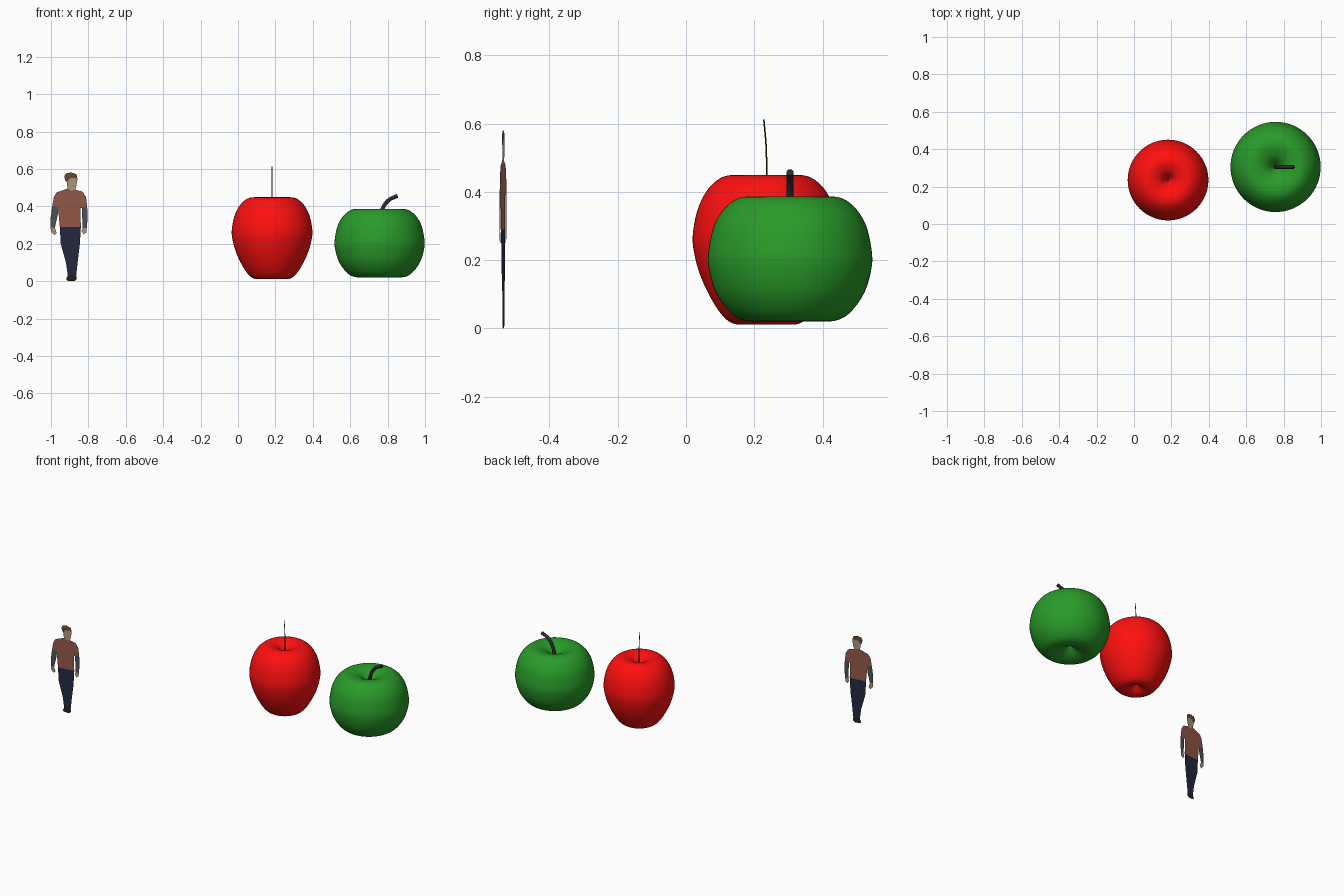
import bpy, bmesh
from math import cos, sin, pi, radians
from mathutils import Vector

if "Cube" in bpy.data.objects:
    bpy.data.objects.remove(bpy.data.objects["Cube"])


def material(name, rgb):
    m = bpy.data.materials.new(name)
    m.diffuse_color = (*rgb, 1)
    m.use_nodes = True
    m.node_tree.nodes["Principled BSDF"].inputs["Base Color"].default_value = m.diffuse_color
    return m


def mesh_object(name, bm, mat):
    me = bpy.data.meshes.new(name)
    bm.to_mesh(me)
    bm.free()
    me.materials.append(mat)
    ob = bpy.data.objects.new(name, me)
    bpy.context.collection.objects.link(ob)
    return ob


def smooth_path(pts, steps=4):
    """Catmull-Rom curve through the profile points."""
    p = [Vector(q) for q in pts]
    p = [2 * p[0] - p[1]] + p + [2 * p[-1] - p[-2]]
    out = []
    for a, b, c, d in zip(p, p[1:], p[2:], p[3:]):
        for k in range(steps):
            t = k / steps
            out.append(0.5 * (2 * b + (c - a) * t + (2 * a - 5 * b + 4 * c - d) * t**2
                              + (3 * b - a - 3 * c + d) * t**3))
    return out + [p[-2]]


def apple(name, x, y, profile, mat, seg=64):
    """Lathe a profile (top dimple to bottom dimple) around a vertical axis."""
    bm = bmesh.new()
    path = smooth_path(profile)
    top = bm.verts.new((0, 0, path[0].y))
    bottom = bm.verts.new((0, 0, path[-1].y))
    rings = [[bm.verts.new((q.x * cos(2 * pi * i / seg), q.x * sin(2 * pi * i / seg), q.y))
              for i in range(seg)] for q in path[1:-1]]
    for i in range(seg):
        j = (i + 1) % seg
        bm.faces.new((top, rings[0][i], rings[0][j]))
        bm.faces.new((bottom, rings[-1][j], rings[-1][i]))
        for r, s in zip(rings, rings[1:]):
            bm.faces.new((r[i], s[i], s[j], r[j]))
    bmesh.ops.recalc_face_normals(bm, faces=bm.faces)
    for f in bm.faces:
        f.smooth = True
    mesh_object(name, bm, mat).location = (x, y, 0)


def stem(name, pts, radius, mat):
    cu = bpy.data.curves.new(name, 'CURVE')
    cu.dimensions = '3D'
    cu.bevel_depth = radius
    cu.bevel_resolution = 4
    cu.use_fill_caps = True
    path = smooth_path(pts, 5)
    sp = cu.splines.new('POLY')
    sp.points.add(len(path) - 1)
    for p, q in zip(sp.points, path):
        p.co = (*q, 1)
    sp.use_smooth = True
    cu.materials.append(mat)
    bpy.context.collection.objects.link(bpy.data.objects.new(name, cu))


def cutout(name, outline, mat):
    """Flat upright piece of the standing figure, turned slightly to the right."""
    bm = bmesh.new()
    bm.faces.new([bm.verts.new((u, 0, z)) for u, z in outline])
    bmesh.ops.triangulate(bm, faces=bm.faces)
    bmesh.ops.recalc_face_normals(bm, faces=bm.faces)
    if sum(f.normal.y for f in bm.faces) > 0:
        bmesh.ops.reverse_faces(bm, faces=bm.faces)
    ob = mesh_object(name, bm, mat)
    ob.location = (-0.9, -0.536, 0)
    ob.rotation_euler.z = radians(6)


red = material("red_skin", (1.0, 0.005, 0.005))
green = material("green_skin", (0.022, 0.33, 0.022))
dark = material("stem_dark", (0.025, 0.025, 0.025))
hair = material("hair", (0.14, 0.07, 0.03))
skin = material("skin", (0.42, 0.31, 0.2))
shirt = material("shirt", (0.3, 0.1, 0.07))
sleeve = material("sleeve", (0.085, 0.085, 0.095))
denim = material("denim", (0.018, 0.023, 0.05))
leather = material("leather", (0.02, 0.014, 0.01))

# Tall red apple with a thin stem
apple("red_apple", 0.182, 0.235, [
    (0, .37), (.015, .395), (.04, .426), (.07, .443), (.105, .449), (.14, .437),
    (.175, .402), (.202, .345), (.2155, .27), (.21, .215), (.193, .155), (.167, .098),
    (.138, .05), (.11, .021), (.08, .011), (.05, .017), (.025, .033), (0, .055)], red)
stem("red_apple_stem", [(.182, .235, .365), (.182, .236, .45), (.182, .235, .53),
                        (.182, .228, .612)], 0.0022, dark)

# Wide green apple with a thick bent stem
apple("green_apple", 0.757, 0.305, [
    (0, .295), (.02, .33), (.05, .362), (.09, .381), (.13, .386), (.165, .375),
    (.2, .342), (.226, .292), (.2405, .215), (.236, .163), (.219, .108), (.19, .062),
    (.157, .032), (.12, .021), (.08, .027), (.04, .046), (0, .078)], green)
stem("green_apple_stem", [(.755, .305, .29), (.762, .305, .35), (.776, .305, .395),
                          (.806, .305, .434), (.853, .305, .457)], 0.0105, dark)

# Flat standing figure
cutout("figure_hair", [(-.028, .562), (-.02, .576), (.005, .582), (.037, .572), (.042, .545),
                       (.03, .553), (0, .55), (-.015, .53), (-.025, .54)], hair)
cutout("figure_face", [(-.015, .53), (0, .55), (.03, .553), (.042, .545), (.036, .51),
                       (.03, .49), (.01, .482), (-.012, .495), (-.01, .515)], skin)
cutout("figure_shirt", [(-.012, .495), (-.07, .475), (-.085, .45), (-.094, .4), (-.055, .395),
                        (-.05, .36), (-.053, .29), (.06, .29), (.058, .39), (.094, .4),
                        (.088, .45), (.07, .478), (.03, .49), (.01, .482)], shirt)
cutout("figure_left_arm", [(-.094, .4), (-.058, .396), (-.065, .35), (-.08, .285),
                           (-.103, .29), (-.102, .34)], sleeve)
cutout("figure_right_arm", [(.065, .392), (.094, .4), (.097, .34), (.092, .285),
                            (.07, .285), (.074, .33)], sleeve)
cutout("figure_left_hand", [(-.103, .29), (-.08, .285), (-.07, .258), (-.083, .246),
                            (-.1, .265)], skin)
cutout("figure_right_hand", [(.07, .285), (.092, .285), (.09, .262), (.075, .25),
                             (.063, .27)], skin)
cutout("figure_trousers", [(-.053, .29), (.06, .29), (.055, .2), (.045, .12), (.035, .03),
                           (-.01, .03), (-.02, .1), (-.048, .2)], denim)
cutout("figure_shoes", [(-.01, .03), (.035, .03), (.038, .012), (.025, 0), (-.015, .003),
                        (-.018, .015)], leather)
